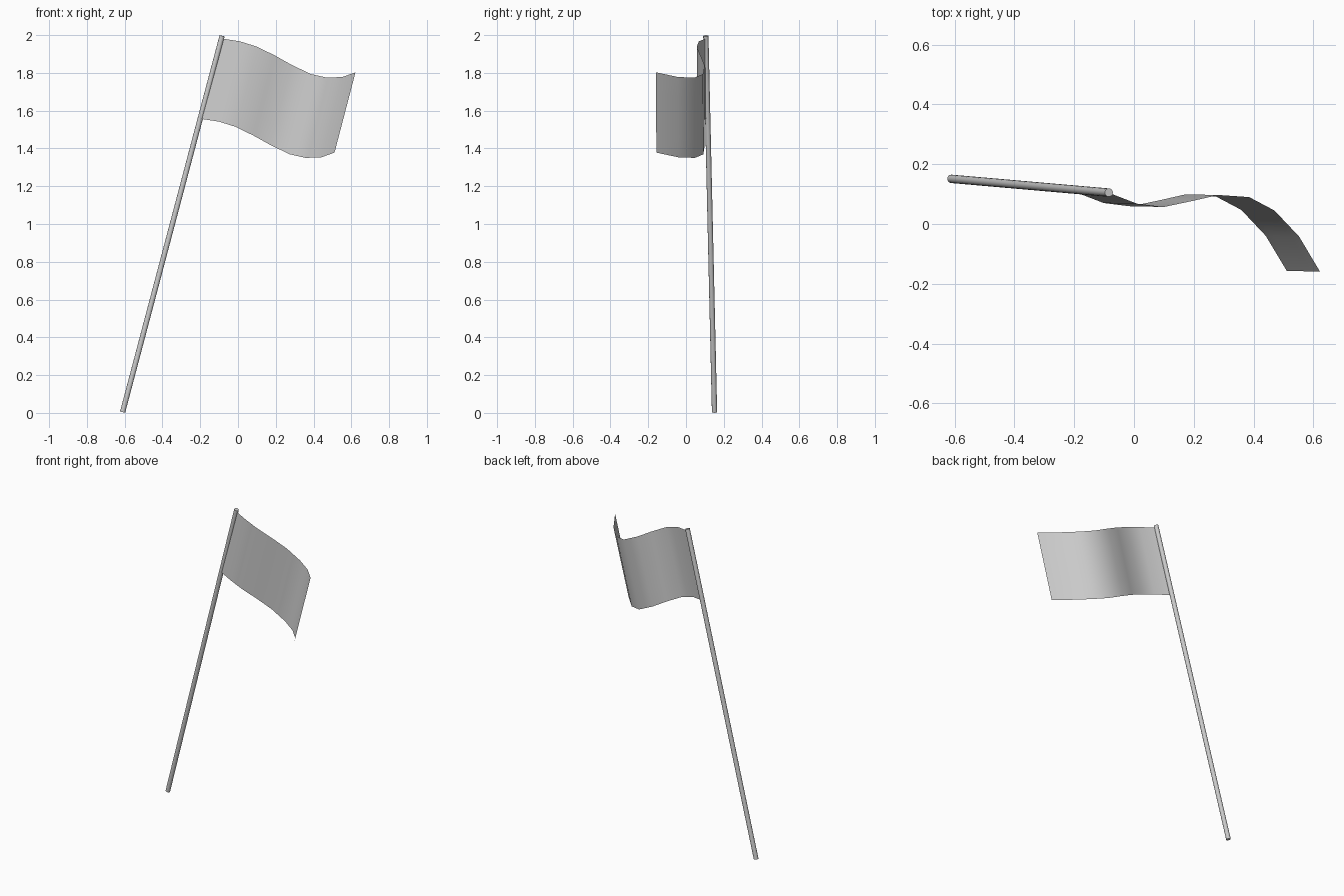
import bpy, bmesh
from mathutils import Vector

if "Cube" in bpy.data.objects:
    bpy.data.objects.remove(bpy.data.objects["Cube"])

# Leaning pole: a cylinder aligned between its two end points
base, top = Vector((-0.611, 0.151, 0.004)), Vector((-0.084, 0.105, 1.996))
axis = top - base
bpy.ops.mesh.primitive_cylinder_add(vertices=16, radius=0.014, depth=axis.length,
                                    location=(base + top) / 2)
pole = bpy.context.object
pole.name = "pole"
pole.rotation_euler = axis.to_track_quat('Z', 'Y').to_euler()
bpy.ops.object.shade_smooth_by_angle()

# Waving flag: the top edge is swept down along the pole's lean
edge = [(-0.086, 0.105, 1.982), (0.01, 0.068, 1.967), (0.10, 0.057, 1.939),
        (0.195, 0.077, 1.892), (0.283, 0.097, 1.843), (0.385, 0.09, 1.794),
        (0.47, 0.045, 1.775), (0.552, -0.042, 1.778), (0.622, -0.159, 1.803)]
drop = Vector((-0.111, 0.002, -0.425))
ROWS = 4

bm = bmesh.new()
rows = [[bm.verts.new(Vector(p) + drop * i / ROWS) for p in edge]
        for i in range(ROWS + 1)]
for a, b in zip(rows, rows[1:]):
    for j in range(len(edge) - 1):
        bm.faces.new((a[j], b[j], b[j + 1], a[j + 1])).smooth = True
mesh = bpy.data.meshes.new("flag")
bm.to_mesh(mesh)
bm.free()
flag = bpy.data.objects.new("flag", mesh)
bpy.context.collection.objects.link(flag)
